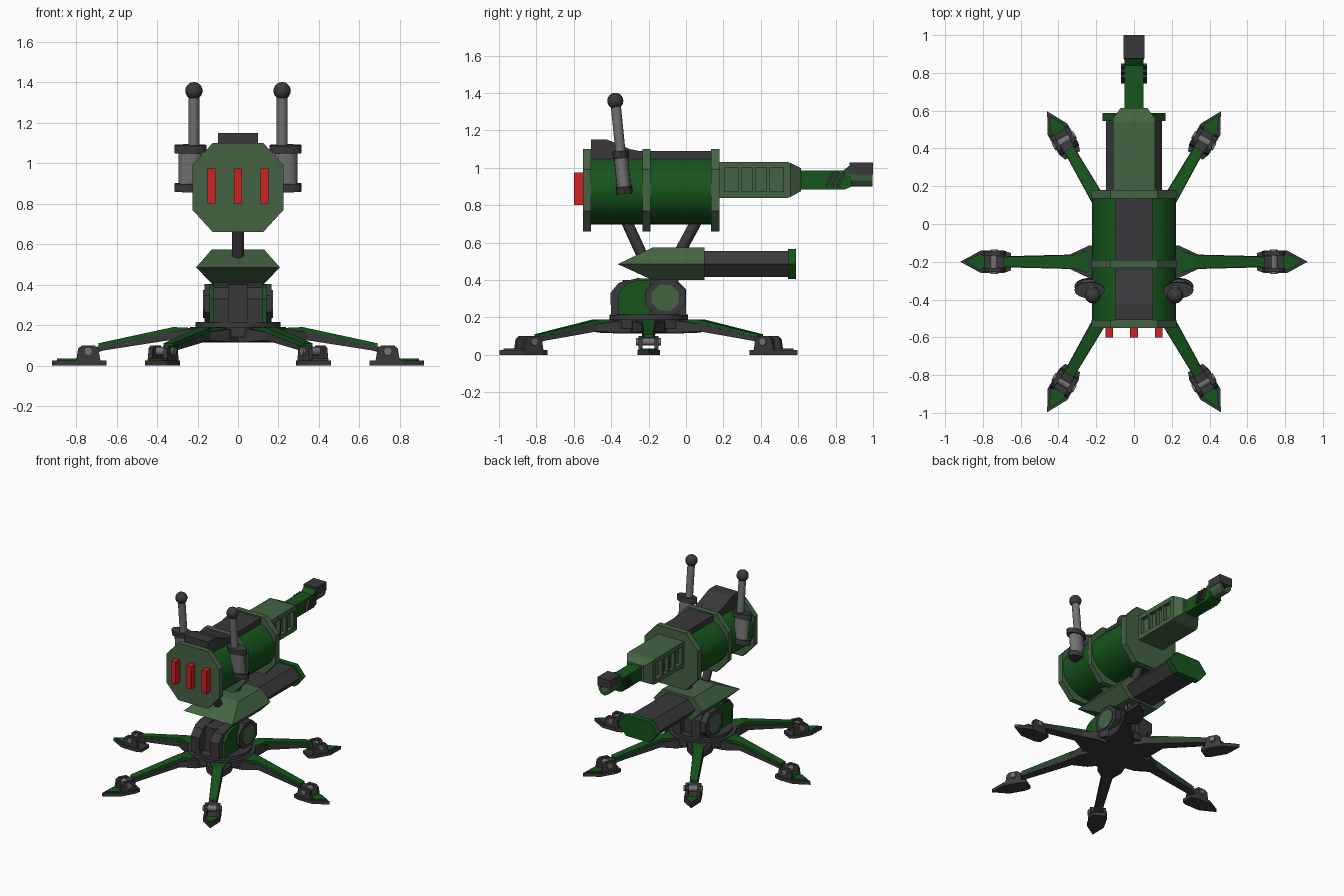
import bpy, bmesh
from math import sin, cos, pi, radians
from mathutils import Vector

if "Cube" in bpy.data.objects:
    bpy.data.objects.remove(bpy.data.objects["Cube"])


def mat(name, r, g, b):
    m = bpy.data.materials.new(name)
    m.diffuse_color = (r, g, b, 1)
    m.use_nodes = True
    m.node_tree.nodes["Principled BSDF"].inputs["Base Color"].default_value = m.diffuse_color
    return m


DARK = mat("dark", .042, .042, .045)
GREEN = mat("green", .008, .09, .012)
PALE = mat("pale_green", .058, .125, .055)
RED = mat("red", .65, .015, .015)
METAL = mat("metal", .17, .17, .17)


def loft(name, rings, m, smooth=False):
    """Skin a list of equal-length point rings and cap both ends."""
    bm = bmesh.new()
    vs = [[bm.verts.new(p) for p in r] for r in rings]
    n = len(rings[0])
    for a, b in zip(vs, vs[1:]):
        for i in range(n):
            bm.faces.new((a[i], a[(i + 1) % n], b[(i + 1) % n], b[i]))
    bm.faces.new(vs[0][::-1])
    bm.faces.new(vs[-1])
    bmesh.ops.recalc_face_normals(bm, faces=bm.faces)
    me = bpy.data.meshes.new(name)
    bm.to_mesh(me)
    bm.free()
    me.materials.append(m)
    ob = bpy.data.objects.new(name, me)
    bpy.context.collection.objects.link(ob)
    if smooth:
        bpy.ops.object.select_all(action='DESELECT')
        ob.select_set(True)
        bpy.context.view_layer.objects.active = ob
        bpy.ops.object.shade_smooth_by_angle(angle=radians(35))
    return ob


def along_y(name, prof, y0, y1, m, **k):
    return loft(name, [[(x, y, z) for x, z in prof] for y in (y0, y1)], m, **k)


def along_x(name, prof, x0, x1, m):
    return loft(name, [[(x, y, z) for y, z in prof] for x in (x0, x1)], m)


def box(name, x0, x1, y0, y1, z0, z1, m):
    return along_x(name, [(y0, z0), (y1, z0), (y1, z1), (y0, z1)], x0, x1, m)


def oval(cx, cy, rx, ry, n, start=0):
    return [(cx + rx * cos(start + 2 * pi * i / n), cy + ry * sin(start + 2 * pi * i / n))
            for i in range(n)]


def rod(name, p0, p1, rx, ry, n, m):
    """Oval rod between two points, rings kept square to its axis."""
    p0, p1 = Vector(p0), Vector(p1)
    d = (p1 - p0).normalized()
    u = Vector((1, 0, 0)) if abs(d.x) < .9 else Vector((0, 1, 0))
    v = d.cross(u)
    return loft(name, [[p + u * a + v * b for a, b in oval(0, 0, rx, ry, n)] for p in (p0, p1)], m, True)


def rect_ring(r, w, z0, z1):
    return [(r, -w, z0), (r, w, z0), (r, w, z1), (r, -w, z1)]


# base disc
def disc(name, r, z0, z1):
    loft(name, [[(x, y, z) for x, y in oval(0, -.2, r, r, 32)] for z in (z0, z1)], DARK, True)


disc("base_disc_lower", .19, .115, .16)
disc("base_disc", .237, .14, .19)
disc("base_disc_top", .21, .19, .215)

# one leg along +x, then six copies around the disc
foot = [(.65, .045), (.69, .06), (.81, .06), (.92, 0), (.81, -.06), (.69, -.06), (.65, -.045)]
inset = [(.79, .042), (.82, .04), (.895, 0), (.82, -.04), (.79, -.042)]
lug = [(.68, .025), (.69, .085), (.71, .1), (.77, .1), (.79, .085), (.8, .025)]
leg = [
    loft("leg_beam", [rect_ring(*s) for s in ((.12, .1, .115, .18), (.24, .085, .117, .18),
         (.34, .038, .125, .165), (.66, .03, .075, .098), (.75, .03, .05, .085))], DARK),
    loft("leg_plate", [rect_ring(*s) for s in ((.21, .07, .165, .185), (.32, .036, .16, .19),
         (.69, .026, .088, .11))], GREEN),
    loft("foot_pad", [[(x, y, z) for x, y in foot] for z in (0, .025)], DARK),
    loft("foot_inset", [[(x, y, z) for x, y in inset] for z in (.02, .034)], GREEN),
    loft("foot_lug_a", [[(x, y, z) for x, z in lug] for y in (.032, .054)], DARK),
    loft("foot_lug_b", [[(x, y, z) for x, z in lug] for y in (-.054, -.032)], DARK),
    rod("foot_pin", (.74, -.066, .07), (.74, .066, .07), .021, .021, 12, METAL),
]
for ob in leg:
    ob.location.y = -.2
    for k in range(1, 6):
        c = ob.copy()
        c.rotation_euler.z = k * pi / 3
        bpy.context.collection.objects.link(c)

# swivel mount on the disc
arch = [(-.40, .21), (-.405, .33), (-.36, .385), (-.26, .41), (-.05, .40), (0, .35), (0, .21)]
cheek = [(-.36, .21), (-.36, .33), (-.32, .38), (-.26, .4), (-.19, .4), (-.19, .21)]
box("mount_core", -.05, .05, -.34, -.04, .2, .4, DARK)
for s, side in ((-1, "left"), (1, "right")):
    along_x(side + "_mount_arch", arch, s * .045, s * .12, DARK)
    along_x(side + "_mount_cheek", cheek, s * .115, s * .14, GREEN)
    along_x(side + "_mount_hub", oval(-.11, .305, .115, .105, 8, pi / 8), s * .11, s * .165, DARK)
    along_x(side + "_mount_hub_cap", oval(-.11, .305, .08, .075, 8, pi / 8), s * .16, s * .172, PALE)


# lower launcher: wedge-nosed block, flat tube and end cap
def slab(w, y0, y1, z):
    return [(-w, y0, z), (w, y0, z), (w, y1, z), (-w, y1, z)]


def flat_hex(w, h, z=.485):
    return [(-w, z), (-w * .6, z - h), (w * .6, z - h), (w, z), (w * .6, z + h), (-w * .6, z + h)]


loft("launcher_block", [slab(.125, -.18, .1, .4), slab(.207, -.365, .1, .485),
                        slab(.13, -.18, .1, .573)], PALE)
along_y("launcher_tube", flat_hex(.148, .07), .08, .56, DARK)
along_y("launcher_cap", flat_hex(.167, .08), .545, .587, GREEN)

# struts between launcher and body
rod("rear_strut", (0, -.33, .74), (0, -.22, .5), .03, .03, 12, DARK)
rod("forward_strut", (0, .07, .74), (0, -.06, .5), .03, .03, 12, DARK)

# main drum with octagonal flanges
octo = [(-.226, .77), (-.125, .66), (.125, .66), (.226, .77),
        (.226, .99), (.125, 1.1), (-.125, 1.1), (-.226, .99)]
along_y("drum", oval(0, .882, .222, .185, 32), -.52, .15, GREEN, smooth=True)
for nm, y0, y1 in (("rear", -.55, -.508), ("middle", -.232, -.19), ("forward", .135, .18)):
    along_y(nm + "_flange", octo, y0, y1, PALE)
spine = [(-.508, 1.03), (-.508, 1.15), (-.42, 1.15), (-.3, 1.1), (-.25, 1.09), (.137, 1.09), (.137, 1.03)]
along_x("drum_spine", spine, -.1, .1, DARK)
for i, x in enumerate((-.131, 0, .131)):
    box(f"red_bar_{i}", x - .02, x + .02, -.6, -.545, .8, .975, RED)

# gun housing with open side windows
box("housing_core", -.08, .08, .17, .54, .85, 1.02, PALE)
box("housing_roof", -.11, .11, .17, .54, .998, 1.032, PALE)
box("housing_floor", -.11, .11, .17, .54, .838, .872, PALE)
for i, (y0, y1) in enumerate(((.17, .205), (.28, .297), (.355, .372), (.43, .447), (.52, .54))):
    box(f"housing_rib_{i}", -.108, .108, y0, y1, .86, 1.01, PALE)


def section(w, y, z0, z1):
    return [(-w, y, z0), (w, y, z0), (w, y, z1), (-w, y, z1)]


loft("housing_nose", [section(.11, .54, .838, 1.032), section(.11, .56, .845, 1.025),
                      section(.07, .615, .875, .998)], PALE)

# barrel, side slats and open-bottomed muzzle
gun = [(.6, .885), (.85, .885), (.885, .9), (.885, 1.02), (.84, .985), (.6, .985)]
along_x("barrel", gun, -.05, .05, GREEN)
for i in range(3):
    y = .745 + i * .03
    slat = [(y, .9), (y + .016, .9), (y + .046, .978), (y + .03, .978)]
    along_x(f"barrel_slat_{i}", slat, -.07, .07, DARK)
box("muzzle_top", -.055, .055, .875, 1.0, .965, 1.028, DARK)
a = [pi + pi * i / 6 for i in range(7)]
trough = [(.052 * cos(t), .966 + .066 * sin(t)) for t in a] + \
         [(.034 * cos(t), .966 + .046 * sin(t)) for t in reversed(a)]
along_y("muzzle_trough", trough, .87, .997, PALE)

# side stacks leaning back, each with collars and a ball
for s, side in ((-1, "left"), (1, "right")):
    def at(z, x):
        return (s * x, -.33 - (z - .88) * .1, z)
    rod(side + "_stack_foot", at(.86, .235), at(.9, .235), .08, .043, 16, DARK)
    rod(side + "_stack_body", at(.89, .235), at(1.06, .235), .058, .038, 16, METAL)
    rod(side + "_stack_collar", at(1.05, .235), at(1.09, .235), .08, .043, 16, DARK)
    rod(side + "_stack_rod", at(1.08, .218), at(1.35, .218), .027, .027, 16, METAL)
    bpy.ops.mesh.primitive_uv_sphere_add(segments=16, ring_count=10, radius=.043, location=at(1.358, .218))
    ball = bpy.context.object
    ball.name = side + "_stack_ball"
    ball.data.materials.append(DARK)
    bpy.ops.object.shade_smooth_by_angle(angle=radians(35))
